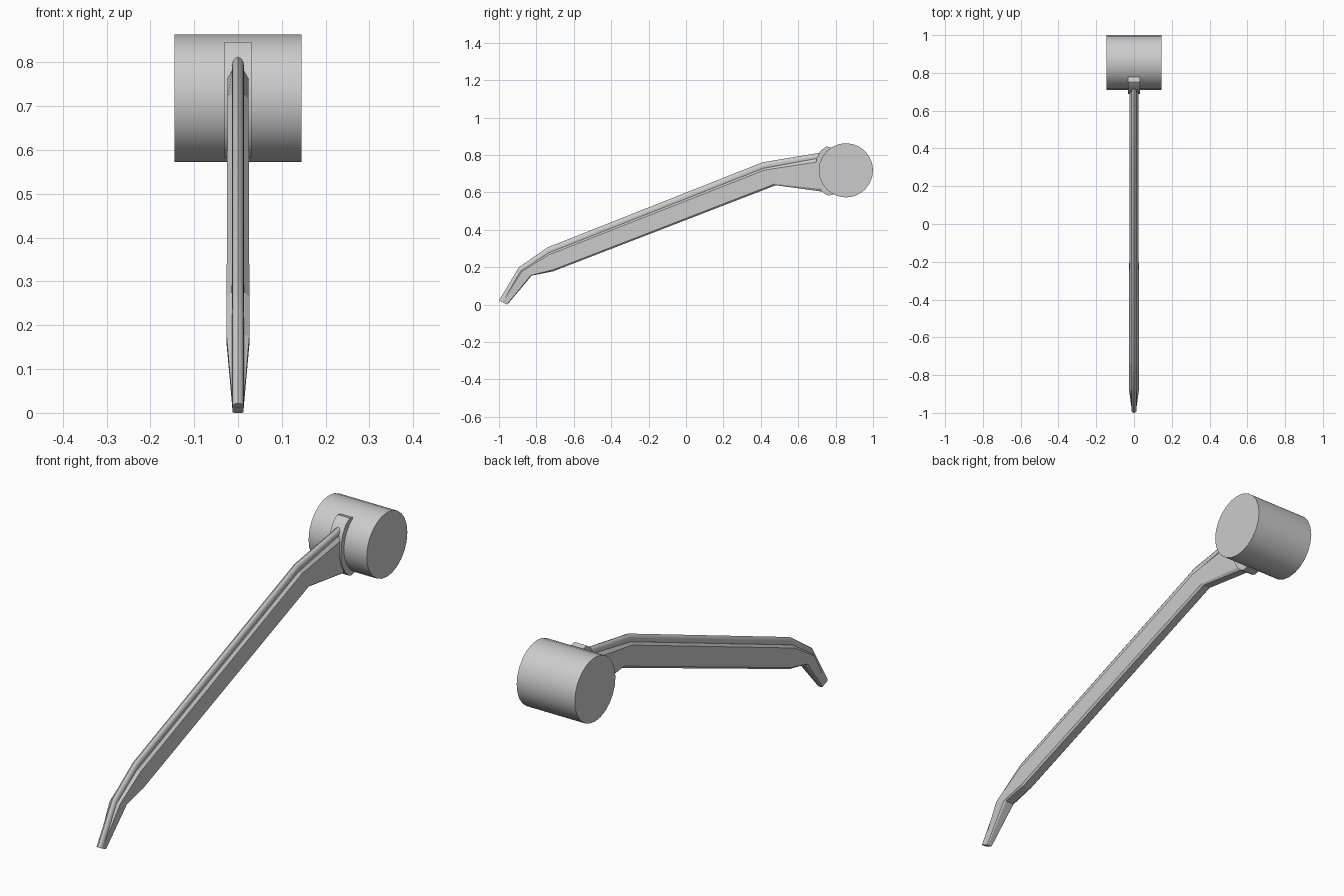
import bpy, bmesh, math
from mathutils import Vector

if "Cube" in bpy.data.objects:
    bpy.data.objects.remove(bpy.data.objects["Cube"])


def finish(name, bm, smooth=False):
    bmesh.ops.recalc_face_normals(bm, faces=bm.faces)
    mesh = bpy.data.meshes.new(name)
    bm.to_mesh(mesh)
    bm.free()
    ob = bpy.data.objects.new(name, mesh)
    bpy.context.collection.objects.link(ob)
    if smooth:
        bpy.ops.object.select_all(action='DESELECT')
        ob.select_set(True)
        bpy.context.view_layer.objects.active = ob
        bpy.ops.object.shade_smooth_by_angle(angle=math.radians(35))
    return ob


def loft(name, stations, section, smooth=False):
    """Skin a closed section (x factor, depth 0..1) through stations
    (top yz, bottom yz, half width)."""
    bm = bmesh.new()
    rings = []
    for top, bottom, hw in stations:
        a, b = Vector((0, *top)), Vector((0, *bottom))
        rings.append([bm.verts.new(a.lerp(b, t) + Vector((x * hw, 0, 0)))
                      for x, t in section])
    n = len(section)
    for r, s in zip(rings, rings[1:]):
        for i in range(n):
            j = (i + 1) % n
            bm.faces.new((r[i], r[j], s[j], s[i]))
    bm.faces.new(rings[0])
    bm.faces.new(rings[-1])
    return finish(name, bm, smooth)


def mirrored(half):
    return half + [(-x, t) for x, t in reversed(half)]


# Bent lever bar with bevelled edges
loft("lever_bar", [
    ((-0.985, 0.014), (-0.955, 0.0), 0.012),
    ((-0.885, 0.178), (-0.825, 0.155), 0.026),
    ((-0.738, 0.275), (-0.71, 0.178), 0.026),
    ((0.412, 0.728), (0.48, 0.638), 0.024),
    ((0.72, 0.785), (0.76, 0.60), 0.024),
], mirrored([(0.55, 0), (1, 0.10), (1, 0.92), (0.72, 1)]))

# Rounded rib running along the top of the lever
circle = [(math.sin(a), 0.5 - 0.5 * math.cos(a))
          for a in (i * math.tau / 12 for i in range(12))]
loft("top_rib", [
    ((-1.0, 0.022), (-0.965, 0.004), 0.014),
    ((-0.893, 0.20), (-0.86, 0.168), 0.014),
    ((-0.74, 0.306), (-0.725, 0.268), 0.014),
    ((0.41, 0.761), (0.42, 0.72), 0.014),
    ((0.74, 0.816), (0.745, 0.775), 0.014),
], circle, True)

# Curved saddle joining the lever to the roller
profile = [(0.80, 0.80), (0.782, 0.838), (0.752, 0.846), (0.722, 0.825),
           (0.70, 0.785), (0.689, 0.735), (0.689, 0.69), (0.70, 0.65),
           (0.72, 0.613), (0.745, 0.59), (0.765, 0.583), (0.79, 0.59),
           (0.81, 0.63)]
bm = bmesh.new()
face = bm.faces.new([bm.verts.new((-0.031, y, z)) for y, z in profile])
ext = bmesh.ops.extrude_face_region(bm, geom=[face], use_keep_orig=True)
bmesh.ops.translate(bm, vec=(0.062, 0, 0), verts=[
    v for v in ext["geom"] if isinstance(v, bmesh.types.BMVert)])
finish("saddle", bm, True)

# Roller head
bpy.ops.mesh.primitive_cylinder_add(
    vertices=24, radius=0.145, depth=0.29,
    location=(0, 0.855, 0.718), rotation=(0, math.pi / 2, 0))
bpy.context.object.name = "roller_head"
bpy.ops.object.shade_smooth_by_angle(angle=math.radians(35))
